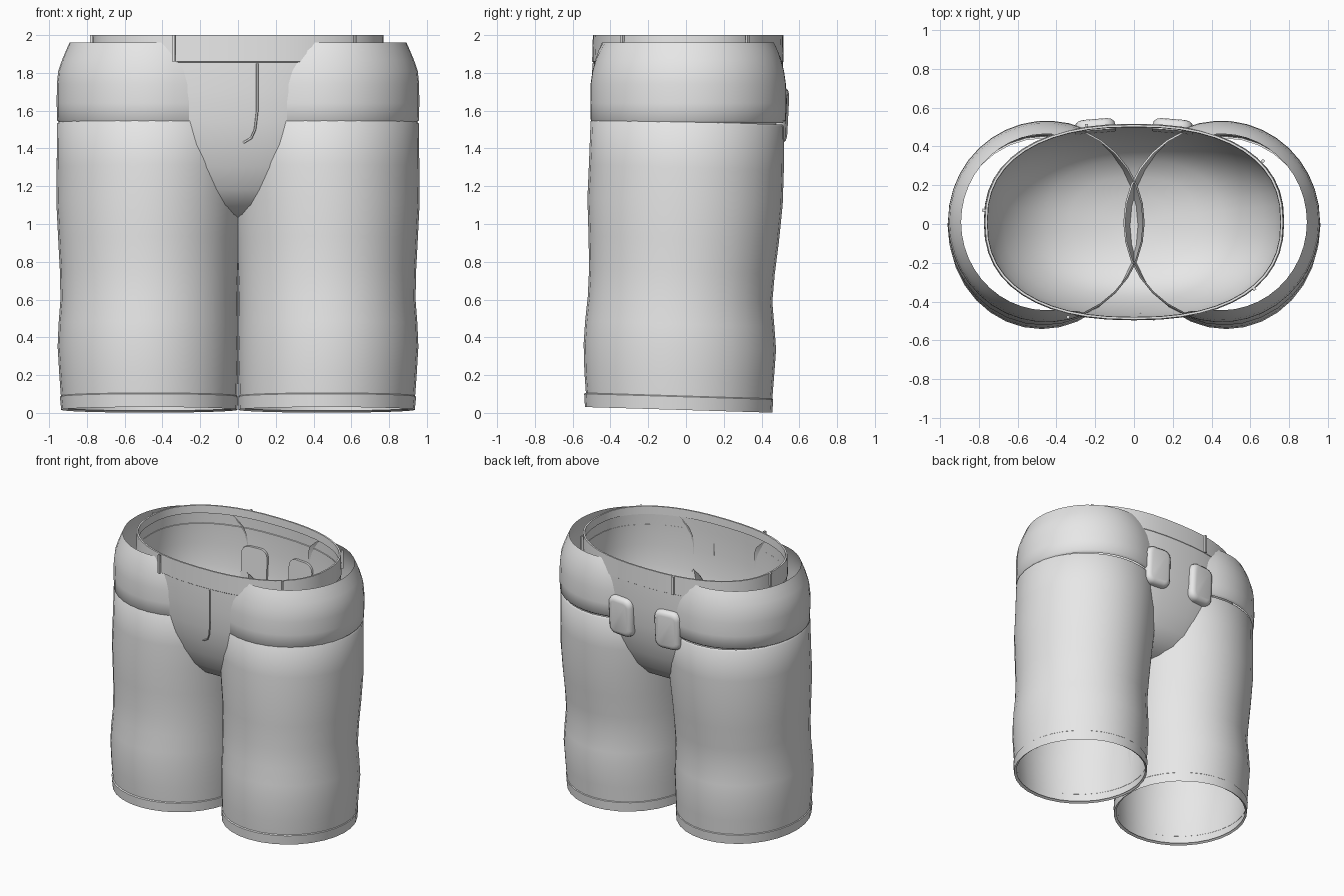
import bpy, bmesh, math
from mathutils import Vector

if "Cube" in bpy.data.objects:
    bpy.data.objects.remove(bpy.data.objects["Cube"])

cloth = bpy.data.materials.new("grey_cloth")
cloth.diffuse_color = (0.8, 0.8, 0.8, 1)
cloth.use_nodes = True
cloth.node_tree.nodes["Principled BSDF"].inputs["Base Color"].default_value = cloth.diffuse_color


def finish(name, bm, angle=50):
    me = bpy.data.meshes.new(name)
    bm.to_mesh(me)
    bm.free()
    ob = bpy.data.objects.new(name, me)
    bpy.context.collection.objects.link(ob)
    me.materials.append(cloth)
    bpy.ops.object.select_all(action='DESELECT')
    ob.select_set(True)
    bpy.context.view_layer.objects.active = ob
    bpy.ops.object.shade_smooth_by_angle(angle=math.radians(angle))
    return ob


def oval(a, rx, ry, n):
    c, s = math.cos(a), math.sin(a)
    return (rx * math.copysign(abs(c) ** (2 / n), c),
            ry * math.copysign(abs(s) ** (2 / n), s))


def loft(name, rows, steps=32, n=2.0, tilt=0.0, side=1, ends=None, cap=False, angle=50):
    """Skin stacked ovals (z, cx, cy, rx, ry); ends gives half-arc degrees per row."""
    bm = bmesh.new()
    rings = []
    for k, (z, cx, cy, rx, ry) in enumerate(rows):
        half = math.radians(ends[k]) if ends else math.pi
        ring = []
        for i in range(steps + 1 if ends else steps):
            px, py = oval(-half + 2 * half * i / steps, rx, ry, n)
            ring.append(bm.verts.new((side * (cx + px), cy + py, z - tilt * (cy + py))))
        rings.append(ring)
    for lo, hi in zip(rings, rings[1:]):
        for i in range(steps):
            j = (i + 1) % len(lo)
            f = [lo[i], lo[j], hi[j], hi[i]]
            bm.faces.new(f if side > 0 else f[::-1])
    if cap:
        bm.faces.new(rings[0][::-1])
    return finish(name, bm, angle)


def span(z, x0, x1, y0, y1):
    return (z, (x0 + x1) / 2, (y0 + y1) / 2, (x1 - x0) / 2, (y1 - y0) / 2)


# Leg tubes, hems and bulging hip bands
leg_rows = [span(*r) for r in (
    (0.02, 0.005, 0.932, -0.525, 0.452), (0.09, 0.003, 0.938, -0.53, 0.457),
    (0.20, 0.0, 0.946, -0.538, 0.466), (0.35, -0.003, 0.955, -0.542, 0.477),
    (0.47, -0.002, 0.95, -0.534, 0.468), (0.60, 0.0, 0.94, -0.52, 0.457),
    (0.75, -0.005, 0.943, -0.513, 0.47), (0.92, -0.012, 0.952, -0.516, 0.492),
    (1.12, -0.03, 0.962, -0.522, 0.512), (1.30, -0.045, 0.96, -0.514, 0.518),
    (1.53, -0.055, 0.958, -0.505, 0.52), (1.542, -0.045, 0.948, -0.495, 0.51))]
hem_rows = [span(*r) for r in (
    (0.025, 0.016, 0.922, -0.515, 0.442), (0.015, 0.002, 0.936, -0.535, 0.457),
    (0.085, 0.0, 0.943, -0.539, 0.462), (0.09, 0.004, 0.937, -0.53, 0.456))]
band_rows = [(1.535, 0.45, 0.01, 0.495, 0.503), (1.548, 0.45, 0.012, 0.508, 0.517),
             (1.64, 0.45, 0.013, 0.51, 0.52), (1.74, 0.45, 0.012, 0.509, 0.518),
             (1.81, 0.45, 0.012, 0.502, 0.508), (1.87, 0.45, 0.012, 0.481, 0.492),
             (1.92, 0.45, 0.011, 0.46, 0.474), (1.96, 0.45, 0.01, 0.442, 0.455)]
for side, tag in ((1, "right"), (-1, "left")):
    loft(tag + "_leg", leg_rows, tilt=0.03, side=side)
    loft(tag + "_hem", hem_rows, tilt=0.03, side=side, angle=30)
    loft(tag + "_hip_band", band_rows, steps=24, side=side,
         ends=[112, 112, 112, 112, 112, 110, 104, 97])

# Open bowl joining the legs
N = 2.35
bowl = [(1.015, 0.06, 0.04), (1.025, 0.18, 0.13), (1.05, 0.33, 0.23), (1.10, 0.46, 0.32),
        (1.18, 0.57, 0.385), (1.30, 0.67, 0.437), (1.42, 0.73, 0.472),
        (1.54, 0.765, 0.492), (1.70, 0.775, 0.502), (1.86, 0.768, 0.502), (1.99, 0.76, 0.498)]
loft("pelvis_bowl", [(z, 0, 0.012, rx, ry) for z, rx, ry in bowl], 48, N, cap=True)

# Waistband with a folded inner edge
loft("waistband", [(1.855, 0, 0.01, 0.766, 0.50), (1.86, 0, 0.01, 0.774, 0.507),
                   (2.0, 0, 0.01, 0.769, 0.503), (2.0, 0, 0.01, 0.757, 0.491),
                   (1.94, 0, 0.01, 0.755, 0.489)], 48, N, angle=30)


def box(name, size, loc, turn=0.0, lean=0.0, bevel=0.0, segs=1):
    bm = bmesh.new()
    bmesh.ops.create_cube(bm, size=1)
    for v in bm.verts:
        v.co = Vector(v.co[i] * size[i] for i in range(3))
    if bevel:
        # round the outline first, then soften the outer edge
        ed = [e for e in bm.edges if abs(e.verts[0].co.y - e.verts[1].co.y) > size[1] / 2]
        bmesh.ops.bevel(bm, geom=ed, offset=bevel, segments=segs, affect='EDGES', profile=0.5)
        ed = [e for e in bm.edges if all(v.co.y > size[1] * 0.49 for v in e.verts)]
        bmesh.ops.bevel(bm, geom=ed, offset=size[1] * 0.6, segments=3,
                        affect='EDGES', profile=0.5)
    ob = finish(name, bm, 60 if bevel else 30)
    ob.location = loc
    ob.rotation_euler = (lean, 0, turn)


# Belt loops around the waistband
for k, (x, y) in enumerate(((-0.34, -0.48), (0.62, -0.335), (0.665, 0.325),
                            (-0.775, 0.07), (-0.245, 0.508))):
    box("belt_loop_%d" % (k + 1), (0.016, 0.016, 0.14), (x, y, 1.93),
        turn=math.atan2(y / 0.25, x / 0.58) + math.pi / 2)

# Rounded back pockets
for side, tag in ((1, "right"), (-1, "left")):
    box(tag + "_back_pocket", (0.21, 0.06, 0.30), (side * 0.2, 0.506, 1.575),
        turn=-side * 0.08, lean=-0.05, bevel=0.06, segs=4)

# Curved fly seam
cu = bpy.data.curves.new("fly_seam", 'CURVE')
cu.dimensions = '3D'
cu.bevel_depth = 0.006
cu.bevel_resolution = 1
path = [(0.102, -0.493, 1.85), (0.102, -0.49, 1.60), (0.09, -0.481, 1.50),
        (0.07, -0.472, 1.455), (0.028, -0.465, 1.43)]
sp = cu.splines.new('POLY')
sp.points.add(len(path) - 1)
for p, co in zip(sp.points, path):
    p.co = (*co, 1)
cu.materials.append(cloth)
bpy.context.collection.objects.link(bpy.data.objects.new("fly_seam", cu))
